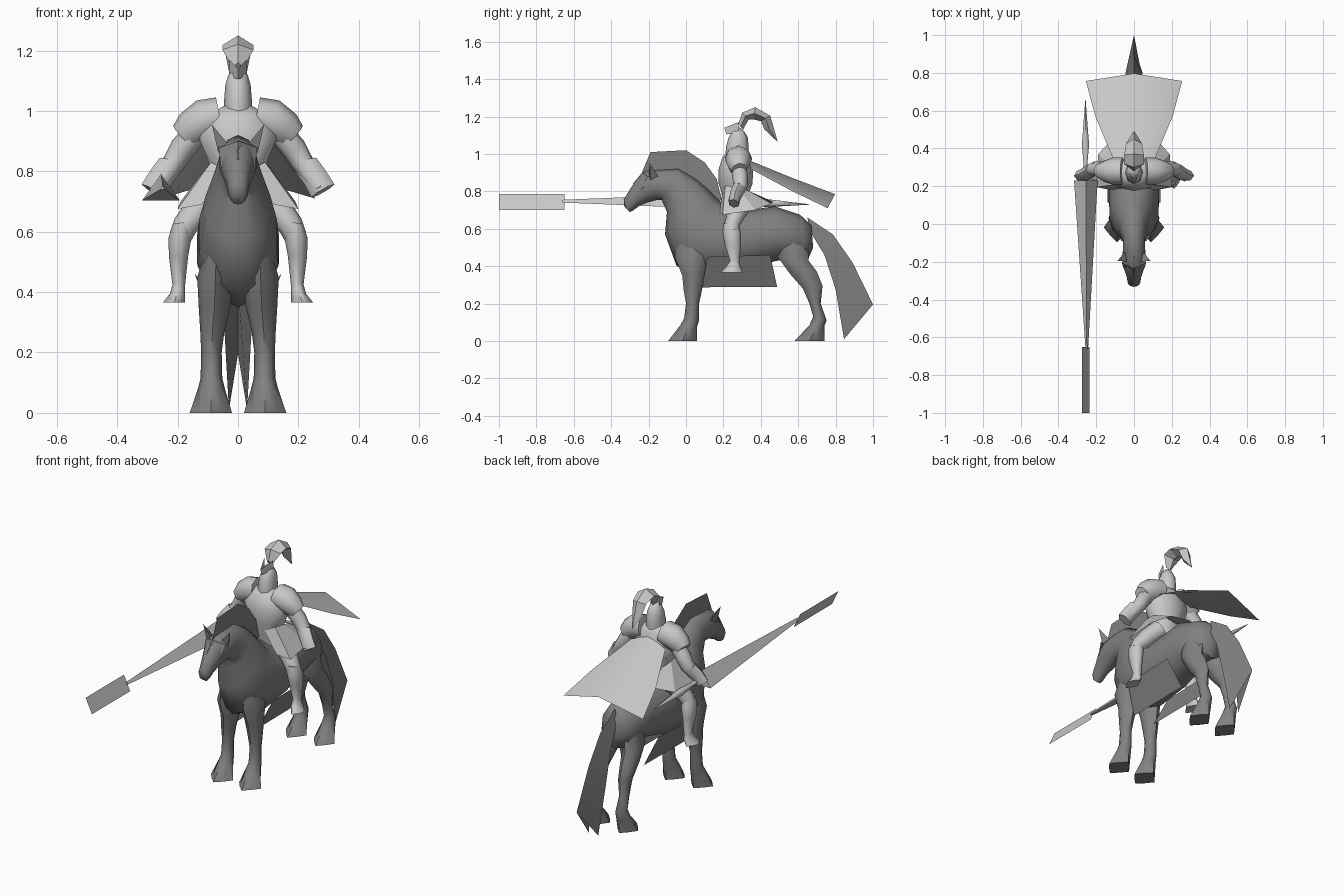
import bpy, bmesh, math
from mathutils import Vector


def material(name, v):
    m = bpy.data.materials.new(name)
    m.diffuse_color = (v, v, v, 1)
    return m


STEEL = material("light_steel", 0.58)
HIDE = material("dark_hide", 0.22)


def finish(name, bm, mat, smooth=60):
    bmesh.ops.recalc_face_normals(bm, faces=bm.faces)
    me = bpy.data.meshes.new(name)
    bm.to_mesh(me)
    bm.free()
    me.materials.append(mat)
    ob = bpy.data.objects.new(name, me)
    bpy.context.collection.objects.link(ob)
    if smooth:
        bpy.ops.object.select_all(action='DESELECT')
        ob.select_set(True)
        bpy.context.view_layer.objects.active = ob
        bpy.ops.object.shade_smooth_by_angle(angle=math.radians(smooth))
    return ob


def skin(name, rings, mat, caps=True, closed=True, smooth=60):
    """Bridge equal rows of points; closed rows make tubes, open rows sheets."""
    bm = bmesh.new()
    rows = [[bm.verts.new(p) for p in r] for r in rings]
    n = len(rows[0])
    for a, b in zip(rows, rows[1:]):
        for i in range(n if closed else n - 1):
            j = (i + 1) % n
            bm.faces.new((a[i], a[j], b[j], b[i]))
    if caps and closed:
        bm.faces.new(rows[0])
        bm.faces.new(rows[-1])
    return finish(name, bm, mat, smooth)


def loft(name, sections, mat, sides=8, x0=0, caps=True, smooth=60, diag=1, end_diag=None):
    """Sections (y1, z1, y2, z2, half_width[, x]) between two profile points.
    diag pulls the diagonal points in, towards a diamond."""
    rings = []
    for k, (y1, z1, y2, z2, w, *dx) in enumerate(sections):
        x = dx[0] if dx else 0
        d = end_diag if end_diag and k == len(sections) - 1 else diag
        ring = []
        for i in range(sides):
            a = 2 * math.pi * i / sides
            f = d if i % 2 else 1
            c = f * math.cos(a)
            ring.append((x0 + x + f * w * math.sin(a), (y1 + y2) / 2 + c * (y1 - y2) / 2,
                         (z1 + z2) / 2 + c * (z1 - z2) / 2))
        rings.append(ring)
    return skin(name, rings, mat, caps, True, smooth)


def tube(name, pts, mat, s=1, sides=8):
    """Limb along points (x, y, z, radius[, y_radius]), x multiplied by side s."""
    c = [Vector((s * p[0], p[1], p[2])) for p in pts]
    rings = []
    for k, p in enumerate(pts):
        t = (c[min(k + 1, len(c) - 1)] - c[max(k - 1, 0)]).normalized()
        u = t.cross(Vector((0, 1, 0))).normalized()
        v = t.cross(u)
        rings.append([c[k] + p[3] * u * math.cos(a) + p[-1] * v * math.sin(a)
                      for a in (2 * math.pi * i / sides for i in range(sides))])
    return skin(name, rings, mat)


def mirrored_rows(rows):
    """Rows of right-half points starting at x = 0, completed to the left."""
    return [[(-x, y, z) for x, y, z in r[:0:-1]] + r for r in rows]


# Horse: body, neck and head in one skin
loft("horse_body", [
    (0.67, 0.62, 0.68, 0.50, 0.04), (0.61, 0.675, 0.65, 0.43, 0.10),
    (0.475, 0.72, 0.49, 0.43, 0.13), (0.33, 0.70, 0.32, 0.385, 0.142),
    (0.19, 0.74, 0.12, 0.35, 0.14), (0.16, 0.77, -0.05, 0.40, 0.135),
    (0.13, 0.80, -0.112, 0.57, 0.112), (0.06, 0.86, -0.102, 0.69, 0.08),
    (-0.04, 0.92, -0.13, 0.755, 0.06), (-0.21, 0.91, -0.15, 0.755, 0.064),
    (-0.26, 0.87, -0.20, 0.742, 0.055), (-0.30, 0.81, -0.25, 0.722, 0.04),
    (-0.333, 0.757, -0.28, 0.70, 0.034), (-0.33, 0.72, -0.30, 0.69, 0.022)], HIDE, 10)

# Mane: thin upright plate along the crest
mane_top = [(-0.24, 0.89), (-0.19, 1.01), (0.0, 1.02), (0.10, 0.955), (0.165, 0.865), (0.19, 0.755)]
mane_low = [(-0.23, 0.88), (-0.14, 0.89), (0.0, 0.84), (0.05, 0.81), (0.12, 0.77), (0.15, 0.74)]
skin("mane", [[(0, *t), (0, *b)] for t, b in zip(mane_top, mane_low)],
     HIDE, closed=False, smooth=0)
# Brow cover between the ears
skin("forelock", mirrored_rows([[(0, -0.17, 0.915), (0.05, -0.17, 0.885)],
                                [(0, -0.235, 0.90), (0.064, -0.205, 0.878)],
                                [(0, -0.285, 0.84), (0.056, -0.235, 0.81)]]),
     HIDE, closed=False, smooth=0)

# Tail: folded sheet with a raised rear ridge
tail_ridge = [(0.65, 0.66), (0.785, 0.57), (0.89, 0.42), (1.0, 0.195)]
tail_edge = [(0.655, 0.60), (0.74, 0.46), (0.80, 0.275), (0.845, 0.01)]
skin("tail", mirrored_rows([[(0, *r), (w, *e)] for r, e, w in
                            zip(tail_ridge, tail_edge, (0.02, 0.035, 0.045, 0.03))]),
     HIDE, closed=False)

FRONT_LEG = [(-0.04, 0.56, 0.11, 0.56, 0.03, 0.07), (-0.06, 0.45, 0.12, 0.45, 0.06, 0.075),
             (-0.02, 0.35, 0.10, 0.35, 0.052, 0.078), (-0.012, 0.27, 0.085, 0.27, 0.04, 0.085),
             (0.0, 0.20, 0.07, 0.20, 0.034, 0.088), (-0.01, 0.12, 0.07, 0.11, 0.036, 0.088),
             (-0.03, 0.085, 0.06, 0.08, 0.044, 0.088), (-0.096, 0, 0.06, 0, 0.07, 0.09)]
HIND_LEG = [(0.49, 0.58, 0.65, 0.56, 0.045, 0.055), (0.49, 0.45, 0.655, 0.43, 0.055, 0.068),
            (0.555, 0.36, 0.70, 0.37, 0.046, 0.08), (0.625, 0.28, 0.73, 0.295, 0.035, 0.086),
            (0.66, 0.20, 0.72, 0.20, 0.03, 0.088), (0.68, 0.13, 0.752, 0.11, 0.035, 0.088),
            (0.66, 0.085, 0.74, 0.08, 0.042, 0.088), (0.58, 0, 0.74, 0, 0.066, 0.09)]

# Rider torso, skirt and helmet
loft("torso", [(0.21, 0.69, 0.34, 0.69, 0.085), (0.20, 0.76, 0.325, 0.76, 0.085),
               (0.175, 0.84, 0.355, 0.84, 0.105), (0.175, 0.92, 0.36, 0.92, 0.14),
               (0.195, 0.985, 0.34, 0.985, 0.105), (0.235, 1.02, 0.325, 1.01, 0.05)], STEEL, 10)
loft("helmet", [(0.212, 1.0, 0.335, 1.0, 0.047), (0.213, 1.03, 0.335, 1.04, 0.046),
                (0.225, 1.08, 0.33, 1.09, 0.042), (0.245, 1.12, 0.312, 1.12, 0.032),
                (0.275, 1.145, 0.29, 1.14, 0.008)], STEEL)
skin("raised_visor", mirrored_rows([[(0, 0.205, 1.14), (0.028, 0.28, 1.17)],
                                    [(0, 0.215, 1.105), (0.03, 0.285, 1.115)]]),
     STEEL, closed=False, smooth=0)
loft("plume", [(0.28, 1.16, 0.305, 1.13, 0.018), (0.30, 1.22, 0.335, 1.185, 0.052),
               (0.37, 1.25, 0.362, 1.185, 0.052), (0.45, 1.205, 0.40, 1.175, 0.042),
               (0.472, 1.13, 0.42, 1.13, 0.03), (0.49, 1.065, 0.488, 1.066, 0.003)],
     STEEL, 4, smooth=25)

# Cape flying backwards
skin("cape", mirrored_rows([[(0, 0.34, 0.965), (0.11, 0.345, 0.92)],
                            [(0, 0.56, 0.875), (0.205, 0.57, 0.80)],
                            [(0, 0.797, 0.785), (0.255, 0.757, 0.71)]]), STEEL, closed=False)

# Paired parts
for s, side in ((1, "left"), (-1, "right")):
    for part, leg in (("front", FRONT_LEG), ("hind", HIND_LEG)):
        loft(f"horse_{part}_leg_{side}", [(*r[:5], s * r[5]) for r in leg], HIDE,
             diag=0.92, end_diag=0.75)
    # Ear cone
    base = [(0.025, -0.20, 0.88), (0.065, -0.19, 0.86), (0.05, -0.15, 0.88)]
    skin(f"ear_{side}", [[(s * x, y, z) for x, y, z in base],
                         [(s * (0.085 + 0.001 * i), -0.195, 0.953 - 0.001 * i) for i in range(3)]],
         HIDE, smooth=0)
    # Saddle cloth tucked in under the belly
    skin(f"saddle_cloth_{side}", [[(s * 0.14, 0.115, 0.45), (s * 0.14, 0.45, 0.46)],
                                  [(s * 0.07, 0.085, 0.287), (s * 0.07, 0.487, 0.29)]],
         HIDE, closed=False, smooth=0)
    # Skirt plate from the waist over thigh and saddle
    skin(f"skirt_plate_{side}",
         [[(s * 0.03, 0.195, 0.80), (s * 0.09, 0.21, 0.83), (s * 0.10, 0.28, 0.82),
           (s * 0.08, 0.34, 0.80), (0, 0.345, 0.78)],
          [(s * 0.12, 0.18, 0.69), (s * 0.20, 0.195, 0.675), (s * 0.19, 0.37, 0.70),
           (s * 0.11, 0.455, 0.735), (0, 0.465, 0.745)]],
         STEEL, closed=False, smooth=25)
    # Rider limbs
    tube(f"pauldron_{side}", [(0.06, 0.28, 0.98, 0.066, 0.072), (0.11, 0.28, 0.97, 0.07, 0.072),
                              (0.155, 0.28, 0.94, 0.062, 0.058),
                              (0.182, 0.285, 0.915, 0.048, 0.042)], STEEL, s)
    tube(f"arm_{side}", [(0.13, 0.28, 0.94, 0.042), (0.185, 0.29, 0.875, 0.042),
                         (0.212, 0.292, 0.83, 0.038), (0.245, 0.27, 0.785, 0.034),
                         (0.272, 0.25, 0.74, 0.026)], STEEL, s)
    tube(f"gauntlet_{side}", [(0.225, 0.285, 0.82, 0.042, 0.036), (0.255, 0.265, 0.78, 0.042, 0.034),
                              (0.281, 0.255, 0.735, 0.044, 0.03)], STEEL, s, 6)
    tube(f"thigh_{side}", [(0.07, 0.30, 0.73, 0.055), (0.13, 0.268, 0.675, 0.05),
                           (0.175, 0.245, 0.62, 0.042), (0.19, 0.245, 0.585, 0.038)], STEEL, s)
    loft(f"shin_{side}", [(0.20, 0.63, 0.28, 0.62, 0.03, s * 0.185),
                          (0.195, 0.585, 0.295, 0.575, 0.038, s * 0.192),
                          (0.205, 0.52, 0.295, 0.52, 0.032, s * 0.197),
                          (0.235, 0.43, 0.285, 0.42, 0.021, s * 0.196),
                          (0.215, 0.40, 0.295, 0.39, 0.025, s * 0.20),
                          (0.185, 0.365, 0.30, 0.365, 0.037, s * 0.212)], STEEL, end_diag=0.8)

# Lance: three-sided cone, then grip and tapered butt
loft("lance_cone", [(-0.66, 0.755, -0.66, 0.735, 0.008, 0.005), (0.23, 0.79, 0.23, 0.675, 0.072)],
     STEEL, 3, x0=-0.255, smooth=0)
loft("lance_butt", [(0.22, 0.76, 0.22, 0.73, 0.015), (0.33, 0.755, 0.33, 0.73, 0.013),
                    (0.42, 0.76, 0.42, 0.715, 0.022), (0.66, 0.731, 0.66, 0.729, 0.001)],
     STEEL, 6, x0=-0.257)
# Slanted flat blade at the lance tip
skin("tip_blade", [[(-0.275, y, 0.785), (-0.235, y, 0.70)] for y in (-1.0, -0.65)],
     STEEL, closed=False, smooth=0)
